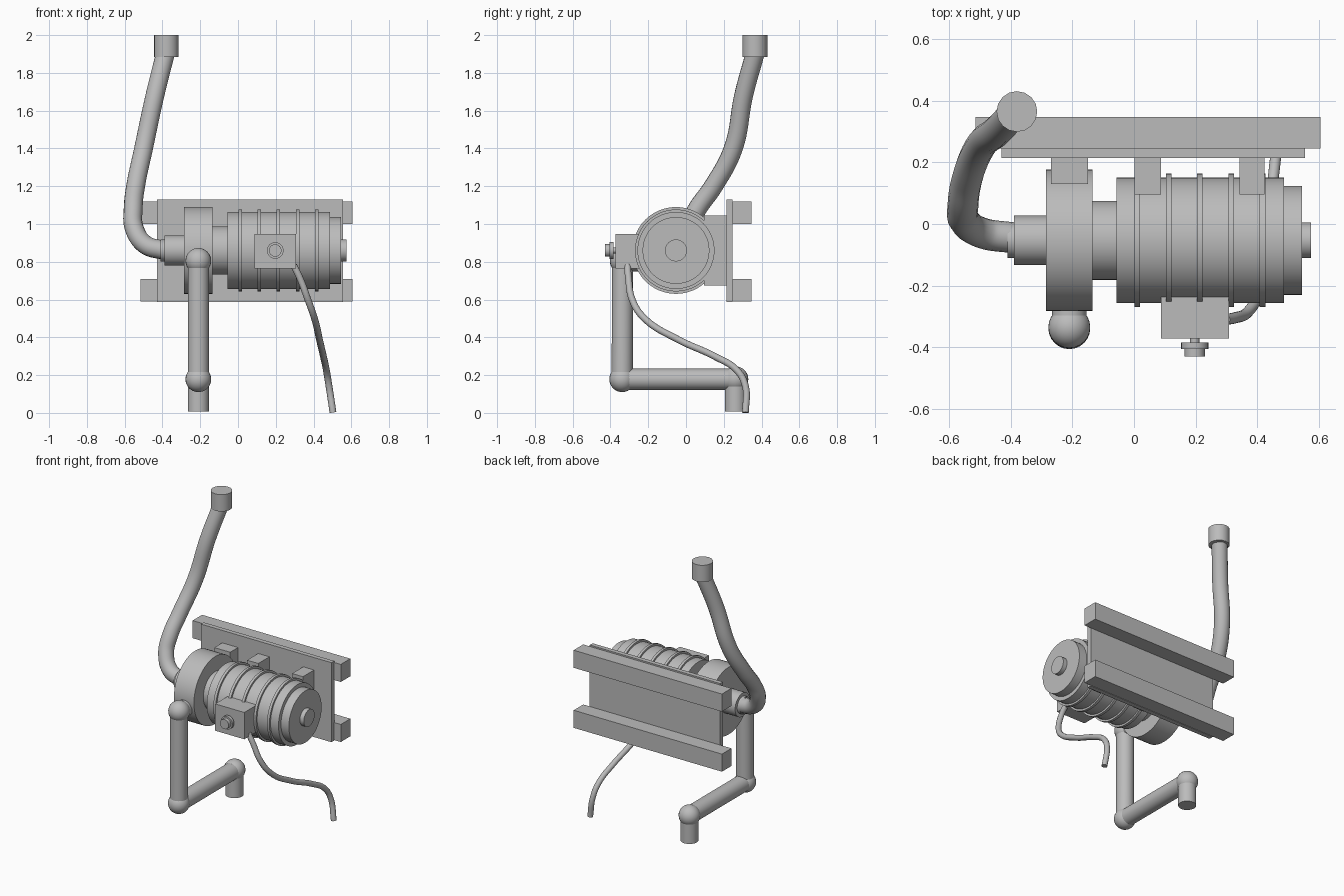
import bpy
import math
from mathutils import Vector

cube = bpy.data.objects.get("Cube")
if cube:
    bpy.data.objects.remove(cube, do_unlink=True)

grey = bpy.data.materials.new("plain_grey")
grey.use_nodes = True
grey.diffuse_color = (0.5, 0.5, 0.5, 1)
grey.node_tree.nodes["Principled BSDF"].inputs["Base Color"].default_value = (0.5, 0.5, 0.5, 1)


def finish(name, smooth=True):
    ob = bpy.context.object
    ob.name = name
    ob.data.materials.append(grey)
    if smooth:
        bpy.ops.object.shade_smooth_by_angle(angle=math.radians(35))
    return ob


def box(name, x, y, z):
    """Box from its (min, max) along each axis."""
    mid = [(a + b) / 2 for a, b in (x, y, z)]
    bpy.ops.mesh.primitive_cube_add(size=1, location=mid)
    bpy.context.object.scale = [b - a for a, b in (x, y, z)]
    bpy.ops.object.transform_apply(location=False, rotation=False)
    return finish(name, False)


def rod(name, start, end, r, sides=48):
    """Cylinder between two points."""
    a, b = Vector(start), Vector(end)
    d = b - a
    bpy.ops.mesh.primitive_cylinder_add(
        vertices=sides, radius=r, depth=d.length, location=(a + b) / 2,
        rotation=d.to_track_quat("Z", "Y").to_euler())
    return finish(name)


def ball(name, centre, r):
    bpy.ops.mesh.primitive_uv_sphere_add(segments=24, ring_count=16, radius=r, location=centre)
    return finish(name)


def tube(name, points, r):
    """Round tube through points, turned into a mesh."""
    curve = bpy.data.curves.new(name, "CURVE")
    curve.dimensions = "3D"
    curve.bevel_depth = r
    curve.bevel_resolution = 6
    curve.resolution_u = 8
    curve.use_fill_caps = True
    spline = curve.splines.new("BEZIER")
    spline.bezier_points.add(len(points) - 1)
    for bp, p in zip(spline.bezier_points, points):
        bp.co = p
        bp.handle_left_type = bp.handle_right_type = "AUTO"
    ob = bpy.data.objects.new(name, curve)
    bpy.context.collection.objects.link(ob)
    bpy.ops.object.select_all(action="DESELECT")
    ob.select_set(True)
    bpy.context.view_layer.objects.active = ob
    bpy.ops.object.convert(target="MESH")
    return finish(name)


# Wall mount: two rails, a back plate and three brackets
for name, z in (("lower_rail", 0.59), ("upper_rail", 1.0)):
    box(name, (-0.515, 0.605), (0.245, 0.348), (z, z + 0.12))
box("back_plate", (-0.43, 0.555), (0.215, 0.246), (0.587, 1.13))
for name, x0, x1, y in (("pump_bracket", -0.27, -0.15, 0.13),
                        ("inner_bracket", 0.002, 0.087, 0.095),
                        ("outer_bracket", 0.342, 0.424, 0.095)):
    box(name, (x0, x1), (y, 0.217), (0.675, 1.045))

# Pump and motor, all turned around one axis along x
AY, AZ = -0.053, 0.86
for name, x0, x1, r in (("inlet_collar", -0.41, -0.385, 0.058),
                        ("inlet_boss", -0.39, -0.28, 0.08),
                        ("pump_housing", -0.286, -0.135, 0.23),
                        ("coupling_neck", -0.14, -0.05, 0.128),
                        ("motor_body", -0.056, 0.486, 0.204),
                        ("motor_end_cap", 0.48, 0.545, 0.177),
                        ("shaft_cover", 0.54, 0.575, 0.058)):
    rod(name, (x0, AY, AZ), (x1, AY, AZ), r)
for i in range(5):
    x = 0.011 + 0.1015 * i
    rod(f"cooling_fin_{i + 1}", (x - 0.009, AY, AZ), (x + 0.009, AY, AZ), 0.217)

# Terminal box with its front gland
box("terminal_box", (0.088, 0.308), (-0.372, -0.23), (0.765, 0.948))
for name, y0, y1, r in (("gland_stem", -0.39, -0.36, 0.015),
                        ("gland_flange", -0.405, -0.385, 0.044),
                        ("gland_tip", -0.43, -0.4, 0.033)):
    rod(name, (0.197, y0, 0.86), (0.197, y1, 0.86), r, 24)

# Tall inlet pipe with its end sleeve
tube("inlet_pipe", [(-0.39, -0.045, 0.86), (-0.49, -0.03, 0.89), (-0.55, 0.01, 0.98),
                    (-0.555, 0.06, 1.08), (-0.542, 0.145, 1.2), (-0.5, 0.25, 1.4),
                    (-0.44, 0.305, 1.68), (-0.385, 0.365, 1.9)], 0.05)
rod("inlet_sleeve", (-0.38, 0.365, 1.885), (-0.38, 0.365, 2.0), 0.066, 16)

# Discharge pipe: straight runs joined by ball elbows
PX = -0.21
route = [(PX, -0.15, 0.805), (PX, -0.335, 0.805), (PX, -0.338, 0.178),
         (PX, 0.262, 0.178), (PX, 0.262, 0.008)]
for i in range(len(route) - 1):
    rod(f"discharge_pipe_{i + 1}", route[i], route[i + 1], 0.056, 32)
for i, p in enumerate(route[1:-1]):
    ball(f"discharge_elbow_{i + 1}", p, 0.068)

# Power cable hanging from the terminal box
tube("power_cable", [(0.295, -0.31, 0.78), (0.325, -0.305, 0.72), (0.37, -0.285, 0.6),
                     (0.405, -0.22, 0.5), (0.432, -0.035, 0.385), (0.452, 0.15, 0.3),
                     (0.468, 0.27, 0.225), (0.482, 0.315, 0.14), (0.503, 0.315, 0.002)], 0.018)
